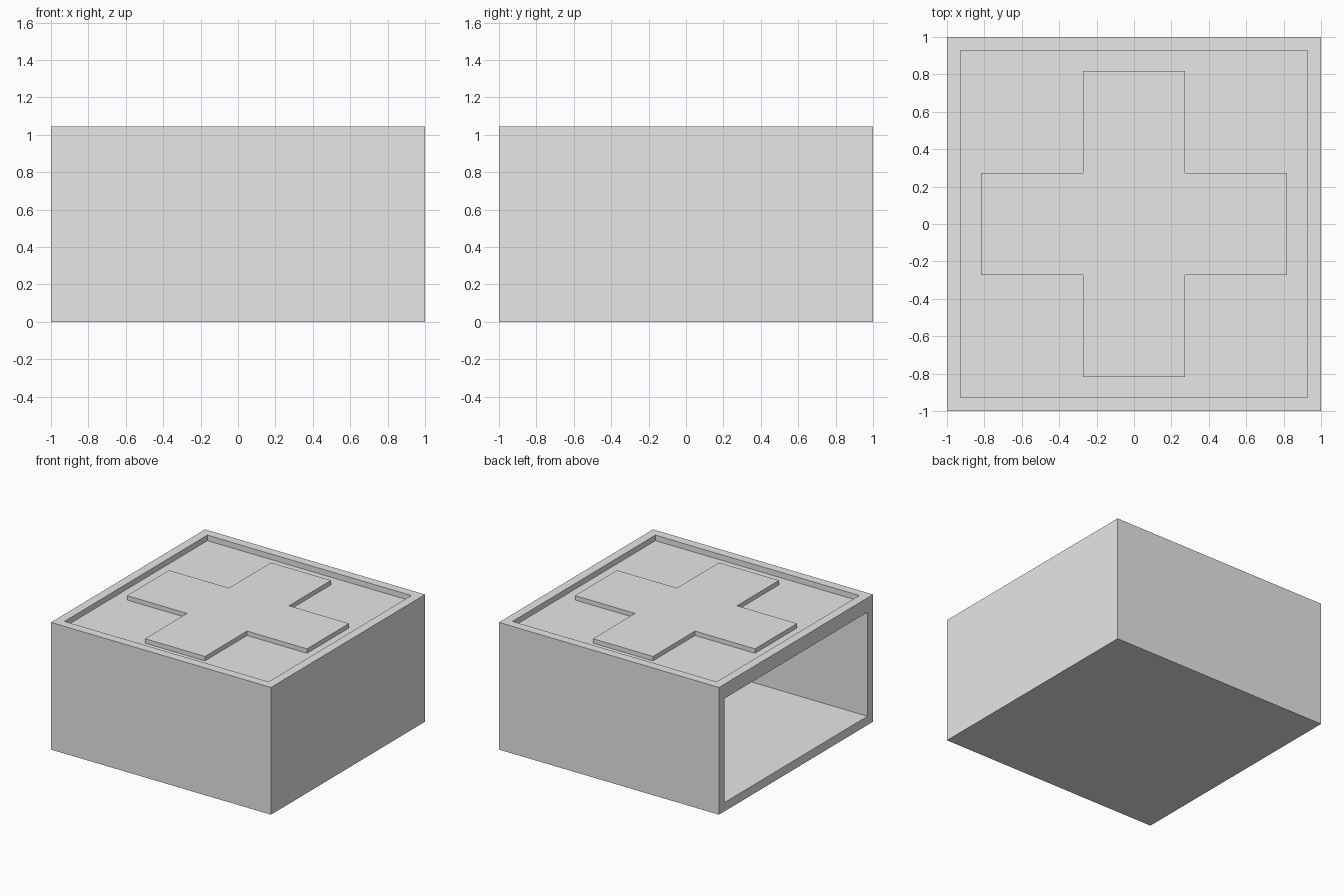
import bpy
import bmesh
from mathutils import Matrix, Vector

cube = bpy.data.objects.get("Cube")
if cube:
    bpy.data.objects.remove(cube, do_unlink=True)

UNIT = 2 / 55
WIDTH = 2.0
WALL = 2 * UNIT
RIM = 1.25 * UNIT          # depth of the recess in the top
HEIGHT = WIDTH / 2 + RIM
CROSS_THICK = UNIT
ARM_HALF = 7.5 * UNIT
ARM_REACH = 22.5 * UNIT

grey = bpy.data.materials.new("light_grey")
grey.use_nodes = True
grey.diffuse_color = (0.8, 0.8, 0.8, 1)
grey.node_tree.nodes["Principled BSDF"].inputs["Base Color"].default_value = (0.8, 0.8, 0.8, 1)


def make_object(name, bm):
    bmesh.ops.recalc_face_normals(bm, faces=bm.faces)
    mesh = bpy.data.meshes.new(name)
    bm.to_mesh(mesh)
    bm.free()
    mesh.materials.append(grey)
    obj = bpy.data.objects.new(name, mesh)
    bpy.context.collection.objects.link(obj)
    return obj


def face_towards(bm, direction):
    bm.normal_update()
    return max(bm.faces, key=lambda f: f.normal.dot(direction))


def inset(bm, face, thickness, depth=0.0):
    bmesh.ops.inset_individual(bm, faces=[face], thickness=thickness,
                               depth=depth, use_even_offset=True)


# Box shell
bm = bmesh.new()
bmesh.ops.create_cube(bm, size=1, matrix=Matrix.Translation((0, 0, HEIGHT / 2))
                      @ Matrix.Diagonal((WIDTH, WIDTH, HEIGHT, 1)))
top = face_towards(bm, Vector((0, 0, 1)))
side = face_towards(bm, Vector((-1, 0, 0)))

# Sunken top inside a raised rim
inset(bm, top, WALL)
inset(bm, top, 0, -RIM)

# Open compartment in one side, its ceiling below the sunken top
inset(bm, side, WALL)
for v in side.verts:
    if v.co.z > HEIGHT / 2:
        v.co.z -= RIM
inset(bm, side, 0, -(WIDTH - 2 * WALL))
make_object("box_shell", bm)

# Raised cross plate on the sunken top
bm = bmesh.new()
corner = [(ARM_REACH, -ARM_HALF), (ARM_REACH, ARM_HALF), (ARM_HALF, ARM_HALF)]
outline = []
for turn in range(4):
    for x, y in corner:
        for _ in range(turn):
            x, y = -y, x
        outline.append(bm.verts.new((x, y, HEIGHT - RIM)))
base = bm.faces.new(outline)
raised = bmesh.ops.extrude_face_region(bm, geom=[base], use_keep_orig=True)
bmesh.ops.translate(bm, vec=(0, 0, CROSS_THICK),
                    verts=[g for g in raised["geom"] if isinstance(g, bmesh.types.BMVert)])
make_object("cross_plate", bm)
